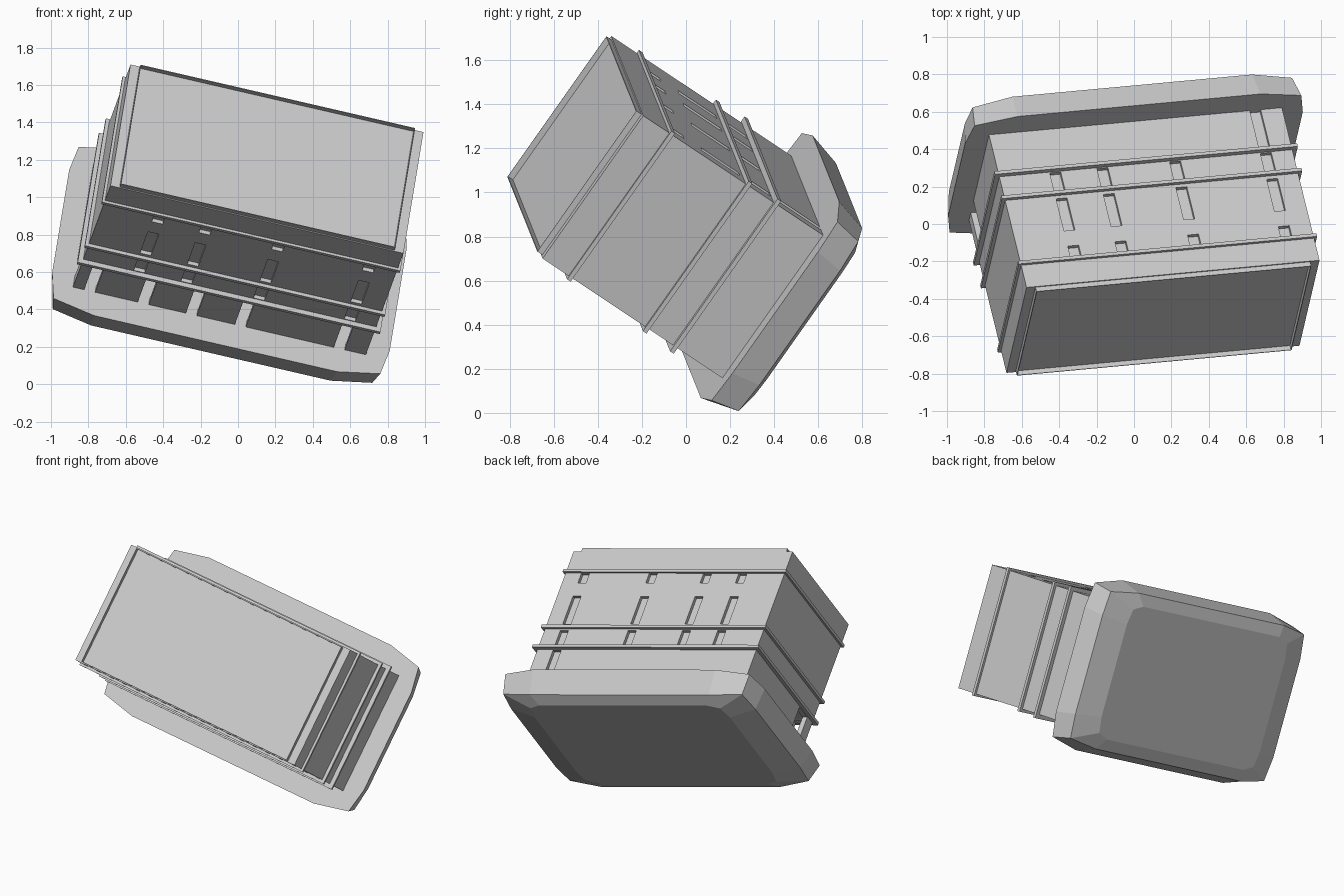
import bpy, bmesh
from mathutils import Matrix, Vector

if "Cube" in bpy.data.objects:
    bpy.data.objects.remove(bpy.data.objects["Cube"])

# Tilted frame: columns are the length, width and upward axes; origin at roof centre
U = Vector((0.971, 0.090, -0.224)).normalized()
V = Vector((0.143, 0.572, 0.808))
V = (V - U * V.dot(U)).normalized()
W = U.cross(V)
FRAME = Matrix.Translation((0.155, -0.495, 1.205)) @ Matrix((U, V, W)).transposed().to_4x4()

grey = bpy.data.materials.new("plain grey")
grey.use_nodes = True
colour = (0.6, 0.6, 0.6, 1)
grey.diffuse_color = colour
grey.node_tree.nodes["Principled BSDF"].inputs["Base Color"].default_value = colour


def finish(name, bm):
    bmesh.ops.recalc_face_normals(bm, faces=bm.faces)
    mesh = bpy.data.meshes.new(name)
    bm.to_mesh(mesh)
    bm.free()
    mesh.materials.append(grey)
    obj = bpy.data.objects.new(name, mesh)
    bpy.context.collection.objects.link(obj)
    obj.matrix_world = FRAME
    return obj


def boxes(name, spans):
    """Each span is (u0, u1, v0, v1, d0, d1), with d measured down from the roof."""
    bm = bmesh.new()
    for u0, u1, v0, v1, d0, d1 in spans:
        size = Matrix.Diagonal((u1 - u0, v1 - v0, d1 - d0, 1))
        place = Matrix.Translation(((u0 + u1) / 2, (v0 + v1) / 2, -(d0 + d1) / 2))
        bmesh.ops.create_cube(bm, size=1, matrix=place @ size)
    return finish(name, bm)


L, B, DECK = 0.807, 0.40, 1.0     # half length, half width, deck depth
T = 0.035                         # wall thickness of the ground storey
RECESS = 0.022                    # depth of the blind windows
HALF = 0.03                       # half window width

# Blind windows: two rows in the tall storey, one row below it, one low at the back
cuts = []
for u in (-0.50, -0.24, 0.16, 0.66):
    for d0, d1 in ((0.165, 0.24), (0.34, 0.55), (0.60, 0.72)):
        for side in (-1, 1):
            v0, v1 = sorted((side * (B - RECESS), side * (B + T)))
            cuts.append((u - HALF, u + HALF, v0, v1, d0, d1))
cuts.append((0.63, 0.69, B - RECESS, B + T, 0.75, DECK + 0.05))
# Ground storey openings: front row and one doorway in the end
for u in (-0.715, -0.42, -0.155, 0.115, 0.66):
    cuts.append((u - HALF, u + HALF, -B - T, -B + 2 * T, 0.75, DECK + 0.05))
cuts.append((-L - T, -L + 1.5 * T, -0.33, -0.22, 0.75, DECK + 0.05))

# House body, hollow in the ground storey
house = boxes("house_walls", [(-L, L, -B, B, 0, DECK)])
cavity = boxes("cavity_cutter", [(-L + T, L - T, -B + T, B - T, 0.735, DECK + 0.1)])
windows = boxes("window_cutter", cuts)
for cutter in (cavity, windows):
    mod = house.modifiers.new(cutter.name, "BOOLEAN")
    mod.operation, mod.solver, mod.object = "DIFFERENCE", "EXACT", cutter
bpy.context.view_layer.update()
cut_mesh = bpy.data.meshes.new_from_object(
    house.evaluated_get(bpy.context.evaluated_depsgraph_get()))
house.modifiers.clear()
house.data = cut_mesh
for cutter in (cavity, windows):
    bpy.data.objects.remove(cutter)

# Storey floors that stick out as ledges
for name, d, out in (("upper_ledge", 0.145, 0.015), ("middle_ledge", 0.57, 0.02),
                     ("lower_ledge", 0.725, 0.027)):
    boxes(name, [(-L - out, L + out, -B - out, B + out, d, d + 0.02)])

# Thin raised lip around the roof
ru, rv, rt, rh = 0.755, 0.392, 0.002, 0.028
lip = []
for s in (-1, 1):
    lip.append((-ru, ru, s * rv - rt, s * rv + rt, -rh, 0.005))
    lip.append((s * ru - rt, s * ru + rt, -rv, rv, -rh, 0.005))
boxes("roof_lip", lip)

# Hull: near-upright rim, then a shallow domed bottom; corner points are (u, v, d)
profile = [
    [(0.93, 0.34, DECK), (0.90, 0.50, DECK), (0.67, 0.55, DECK)],
    [(0.90, 0.32, 1.14), (0.88, 0.475, 1.135), (0.66, 0.505, 1.16)],
    [(0.72, 0.30, 1.19), (0.70, 0.40, 1.19), (0.62, 0.43, 1.19)],
]
bm = bmesh.new()
rings = []
for quarter in profile:
    ring = []
    for su, sv in ((1, 1), (-1, 1), (-1, -1), (1, -1)):
        corner = quarter if su == sv else quarter[::-1]
        ring += [bm.verts.new((su * u, sv * v, -d)) for u, v, d in corner]
    rings.append(ring)
bm.faces.new(rings[0])
bm.faces.new(rings[-1][::-1])
for upper, lower in zip(rings, rings[1:]):
    for i in range(len(upper)):
        j = (i + 1) % len(upper)
        bm.faces.new((upper[i], upper[j], lower[j], lower[i]))
finish("hull", bm)
